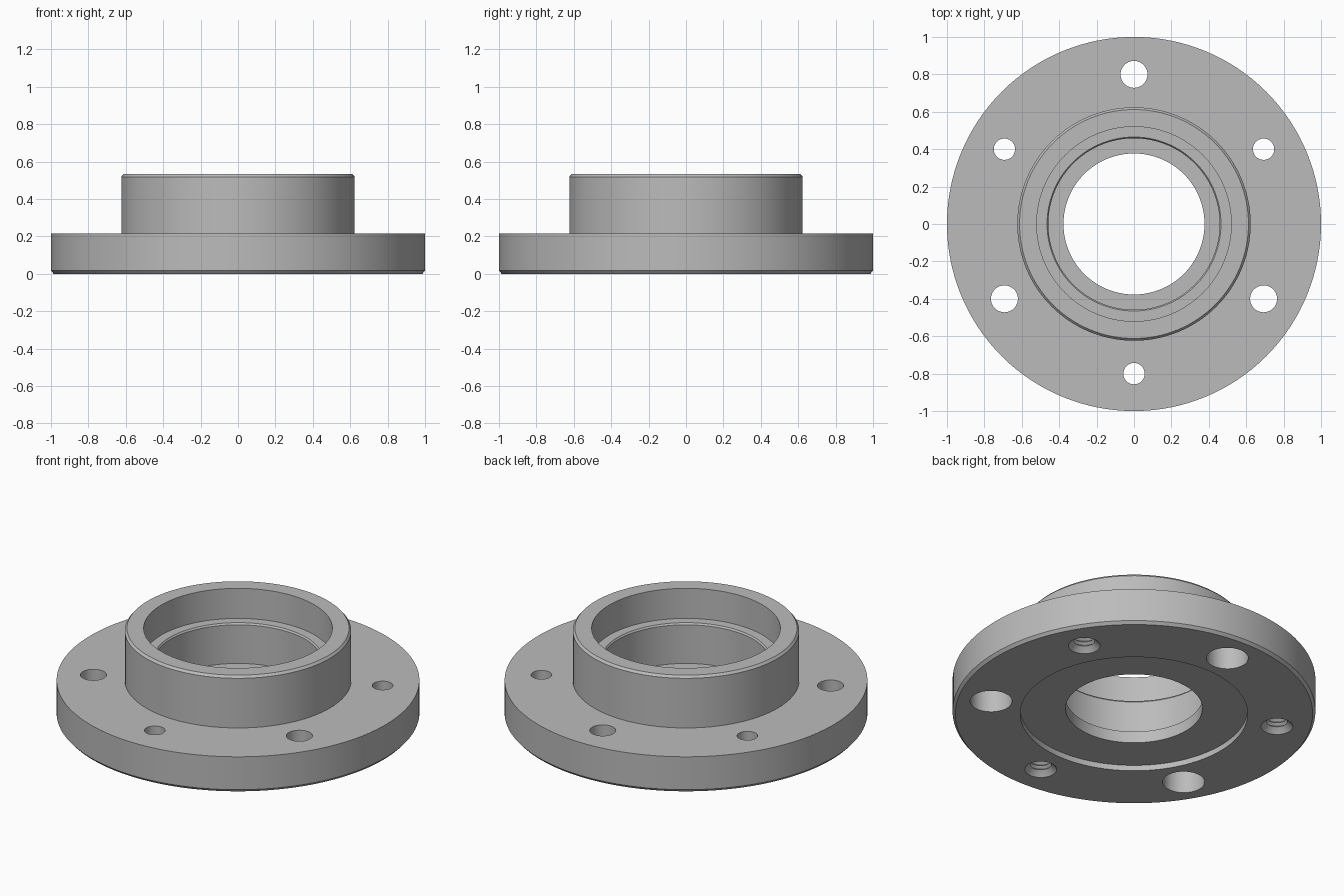
import bpy, bmesh
from math import cos, sin, tau, radians

old = bpy.data.objects.get("Cube")
if old:
    bpy.data.objects.remove(old, do_unlink=True)

steel = bpy.data.materials.new("satin grey metal")
steel.use_nodes = True
GREY = (0.5, 0.5, 0.5, 1)
steel.diffuse_color = GREY
steel.node_tree.nodes["Principled BSDF"].inputs["Base Color"].default_value = GREY


def lathe(bm, profile, sides, centre=(0, 0), closed=False):
    """Revolve (radius, z) points about a vertical axis; open profiles get end caps."""
    rings = [[bm.verts.new((centre[0] + r * cos(tau * i / sides),
                            centre[1] + r * sin(tau * i / sides), z))
              for i in range(sides)] for r, z in profile]
    pairs = list(zip(rings, rings[1:]))
    if closed:
        pairs.append((rings[-1], rings[0]))
    else:
        bm.faces.new(rings[0][::-1])
        bm.faces.new(rings[-1])
    for a, b in pairs:
        for i in range(sides):
            j = (i + 1) % sides
            bm.faces.new((a[i], a[j], b[j], b[i]))


def make_object(name, bm):
    bmesh.ops.recalc_face_normals(bm, faces=bm.faces)
    mesh = bpy.data.meshes.new(name)
    bm.to_mesh(mesh)
    bm.free()
    mesh.materials.append(steel)
    obj = bpy.data.objects.new(name, mesh)
    bpy.context.collection.objects.link(obj)
    return obj


TOP, FLANGE = 0.533, 0.217

# Flange with raised hub, stepped bore and shallow recess underneath
body = [
    (0.985, 0), (1, 0.017), (1, FLANGE), (0.624, FLANGE),       # flange rim
    (0.624, TOP - 0.014), (0.612, TOP), (0.52, TOP),            # hub wall
    (0.52, 0.35), (0.465, 0.35), (0.458, 0.34),                 # upper seat
    (0.458, 0.105), (0.377, 0.105), (0.377, 0.034),             # lower seat
    (0.627, 0.034), (0.627, 0),                                 # underside recess
]
bm = bmesh.new()
lathe(bm, body, 128, closed=True)
hub = make_object("flanged_hub", bm)

# Bolt holes: counterbored from below
bolt = [(0.116, -0.05), (0.116, 0.14), (0.072, 0.14), (0.072, 0.3)]

# Tapped holes: chamfered mouth, ridged thread, plain upper end
tapped = [(0.088, -0.05), (0.088, 0)]
for k in range(5):
    z = 0.018 + k * 0.026
    tapped += [(0.072, z), (0.057, z + 0.013)]
tapped.append((0.057, 0.3))

bm = bmesh.new()
for k in range(6):
    angle = radians(30 + 60 * k)
    lathe(bm, bolt if k % 2 else tapped, 40, (0.8 * cos(angle), 0.8 * sin(angle)))
cutter = make_object("hole_cutter", bm)
cutter.hide_render = True

cut = hub.modifiers.new("holes", "BOOLEAN")
cut.operation = "DIFFERENCE"
cut.solver = "EXACT"
cut.object = cutter

bpy.ops.object.select_all(action="DESELECT")
hub.select_set(True)
bpy.context.view_layer.objects.active = hub
bpy.ops.object.modifier_apply(modifier=cut.name)
bpy.data.objects.remove(cutter, do_unlink=True)
bpy.ops.object.shade_smooth_by_angle(angle=radians(30))
